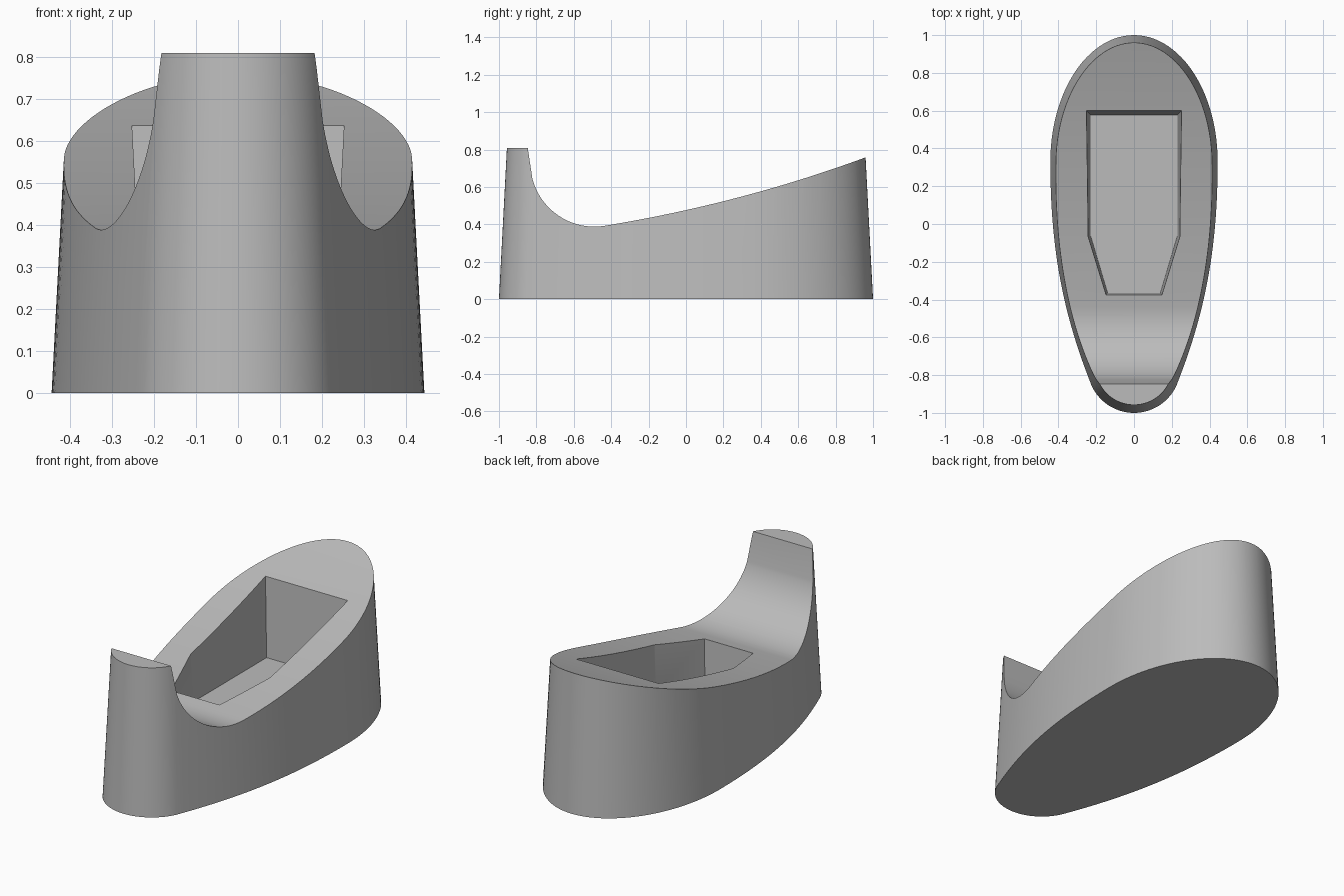
import bpy, bmesh, math
from mathutils import Vector

cube = bpy.data.objects.get("Cube")
if cube:
    bpy.data.objects.remove(cube)

DRAFT = 0.0525  # side slope of every drafted wall

grey = bpy.data.materials.new("plain_grey")
grey.use_nodes = True
grey.diffuse_color = (0.5, 0.5, 0.5, 1)
grey.node_tree.nodes["Principled BSDF"].inputs["Base Color"].default_value = (0.5, 0.5, 0.5, 1)


def offset(points, d):
    """Mitred outward offset of a counter-clockwise outline."""
    result = []
    for i, p in enumerate(points):
        a = (p - points[i - 1]).normalized()
        b = (points[(i + 1) % len(points)] - p).normalized()
        na, nb = Vector((a.y, -a.x)), Vector((b.y, -b.x))
        result.append(p + (na + nb) * d / (1 + na.dot(nb)))
    return result


def loft(name, lower, upper):
    """Closed solid between two matching loops."""
    bm = bmesh.new()
    low = [bm.verts.new(p) for p in lower]
    top = [bm.verts.new(p) for p in upper]
    n = len(low)
    bm.faces.new(low[::-1])
    bm.faces.new(top)
    for i in range(n):
        j = (i + 1) % n
        bm.faces.new((low[i], low[j], top[j], top[i]))
    bmesh.ops.recalc_face_normals(bm, faces=bm.faces[:])
    mesh = bpy.data.meshes.new(name)
    bm.to_mesh(mesh)
    bm.free()
    mesh.materials.append(grey)
    obj = bpy.data.objects.new(name, mesh)
    bpy.context.collection.objects.link(obj)
    return obj


def drafted(name, outline, z0, z1, growth):
    upper = offset(outline, growth * (z1 - z0))
    return loft(name, [(p.x, p.y, z0) for p in outline], [(p.x, p.y, z1) for p in upper])


def bezier(pts, steps):
    pts = [Vector(p) for p in pts]
    out = []
    for i in range(steps + 1):
        level, t = pts, i / steps
        while len(level) > 1:
            level = [a.lerp(b, t) for a, b in zip(level, level[1:])]
        out.append(level[0])
    return out


def arc(cx, cy, rx, ry, start, end, steps):
    angles = [math.radians(start + (end - start) * i / steps) for i in range(steps + 1)]
    return [Vector((cx + rx * math.cos(a), cy + ry * math.sin(a))) for a in angles]


def mirrored(half):
    """Complete a right-hand half outline running front to back."""
    return half + [Vector((-p.x, p.y)) for p in reversed(half) if p.x > 1e-5]


# Egg-shaped body: round nose, long flanks, elliptical rear
nose = arc(0, -0.753, 0.247, 0.247, -90, -25, 14)
flank = bezier([nose[-1], (0.37, -0.49), (0.443, -0.15), (0.443, 0.33)], 24)
rear = arc(0, 0.33, 0.443, 0.67, 0, 90, 26)
half = nose + flank[1:] + rear[1:]
half[0].x = half[-1].x = 0
body = drafted("body", mirrored(half), 0, 0.808, -DRAFT)

# Saddle cutter: steep lip, scooped arc, gently rising deck
scoop = arc(-0.49, 0.73, 0.342, 0.342, 194, 279.5, 28)
deck = bezier([scoop[-1], (0.297, 0.513), (0.957, 0.757)], 28)
profile = [Vector((-0.875, 0.98)), Vector((-0.846, 0.808))] + scoop + deck[1:]
profile += [Vector((1.2, 0.847)), Vector((1.2, 0.98))]
saddle = loft("saddle_cutter", [(-0.7, p.x, p.y) for p in profile], [(0.7, p.x, p.y) for p in profile])

# Pocket cutter: drafted hexagonal recess with a flat floor
pocket_half = [Vector(p) for p in ((0.14, -0.364), (0.229, -0.065), (0.229, 0.577))]
pocket = drafted("pocket_cutter", mirrored(pocket_half), 0.2, 1.0, DRAFT)

bpy.context.view_layer.objects.active = body
body.select_set(True)
for cutter in (saddle, pocket):
    mod = body.modifiers.new(cutter.name, "BOOLEAN")
    mod.operation = "DIFFERENCE"
    mod.solver = "EXACT"
    mod.object = cutter
    bpy.ops.object.modifier_apply(modifier=mod.name)
    bpy.data.objects.remove(cutter)

bpy.ops.object.select_all(action="DESELECT")
body.select_set(True)
bpy.ops.object.shade_smooth_by_angle(angle=math.radians(25))
